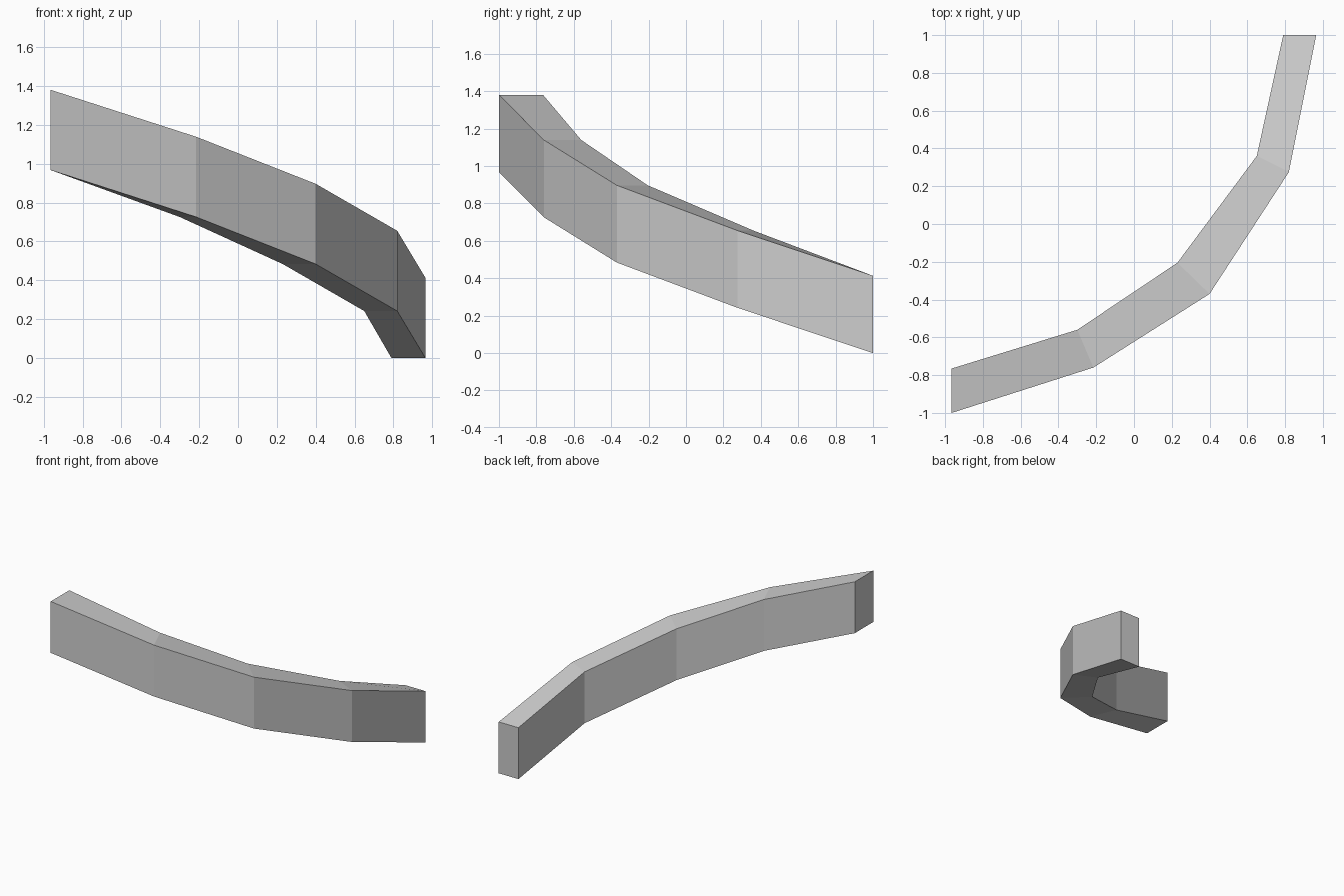
import bpy
import bmesh

cube = bpy.data.objects.get("Cube")
if cube:
    bpy.data.objects.remove(cube, do_unlink=True)

# One flat grey
GREY = (0.6, 0.6, 0.6, 1.0)
grey = bpy.data.materials.new("plain grey")
grey.use_nodes = True
grey.diffuse_color = GREY
grey.node_tree.nodes["Principled BSDF"].inputs["Base Color"].default_value = GREY

# Plan of the curved wall: outer corner and inner corner at each station
HEIGHT = 0.413
TOP_DROP = 0.968
STATIONS = [
    ((-0.965, -1.0), (-0.965, -0.765)),
    ((-0.215, -0.76), (-0.30, -0.56)),
    ((0.40, -0.37), (0.23, -0.205)),
    ((0.82, 0.275), (0.65, 0.36)),
    ((0.965, 1.0), (0.79, 1.0)),
]

# Sweep the upright rectangular section down the stations in equal steps
bm = bmesh.new()
rings = []
last = len(STATIONS) - 1
for i, (outer, inner) in enumerate(STATIONS):
    low = TOP_DROP * (last - i) / last
    high = low + HEIGHT
    corners = [(*outer, low), (*inner, low), (*inner, high), (*outer, high)]
    rings.append([bm.verts.new(c) for c in corners])

for a, b in zip(rings, rings[1:]):
    for k in range(4):
        n = (k + 1) % 4
        bm.faces.new((a[k], a[n], b[n], b[k]))

# End caps
bm.faces.new(rings[0])
bm.faces.new(rings[-1])
bmesh.ops.recalc_face_normals(bm, faces=bm.faces)

mesh = bpy.data.meshes.new("curved_sloping_rail")
bm.to_mesh(mesh)
bm.free()
mesh.materials.append(grey)
rail = bpy.data.objects.new("curved_sloping_rail", mesh)
bpy.context.collection.objects.link(rail)
